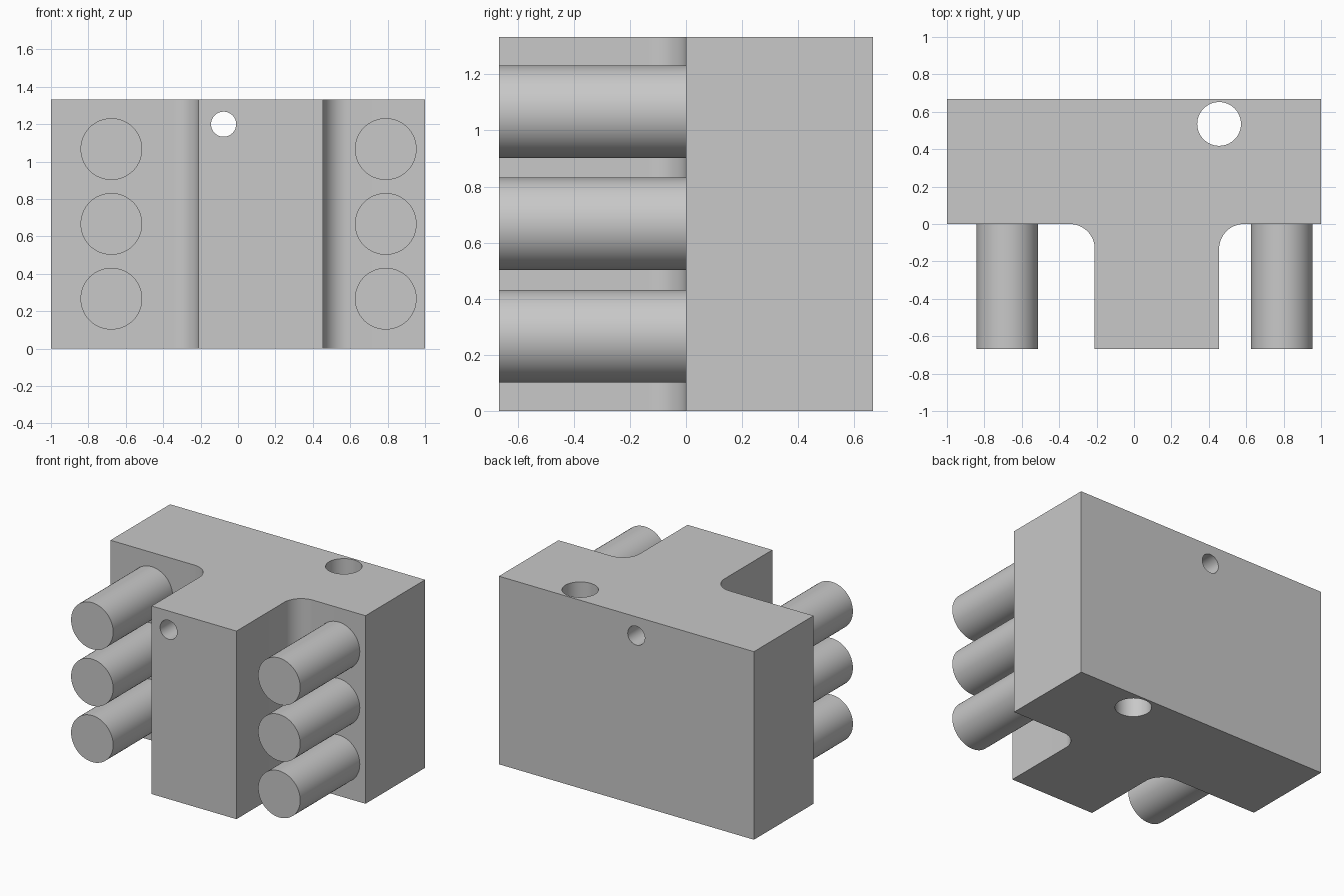
import bpy, math
from mathutils import Vector

default = bpy.data.objects.get("Cube")
if default:
    bpy.data.objects.remove(default, do_unlink=True)

HEIGHT, DEPTH, FILLET = 1.333, 0.667, 0.133
STEM_RIGHT, STEM_LEFT = -0.21, 0.455

grey = bpy.data.materials.new("light grey")
grey.use_nodes = True
colour = (0.58, 0.58, 0.58, 1)
grey.diffuse_color = colour
grey.node_tree.nodes["Principled BSDF"].inputs["Base Color"].default_value = colour


def smooth(obj):
    bpy.ops.object.select_all(action='DESELECT')
    obj.select_set(True)
    bpy.context.view_layer.objects.active = obj
    bpy.ops.object.shade_smooth_by_angle(angle=math.radians(30))


def cylinder(name, radius, length, centre, along_y=False):
    bpy.ops.mesh.primitive_cylinder_add(
        vertices=64, radius=radius, depth=length, location=centre,
        rotation=(math.pi / 2 if along_y else 0, 0, 0))
    obj = bpy.context.object
    obj.name = name
    obj.data.materials.append(grey)
    return obj


def arc(cx, cy, start, end, steps=16):
    angles = [math.radians(start + (end - start) * i / steps) for i in range(steps + 1)]
    return [(cx + FILLET * math.cos(a), cy + FILLET * math.sin(a)) for a in angles]


# T-shaped body: outline with filleted inner corners, extruded upward
outline = [(-1, DEPTH), (-1, 0)]
outline += arc(STEM_RIGHT - FILLET, -FILLET, 90, 0)
outline += [(STEM_RIGHT, -DEPTH), (STEM_LEFT, -DEPTH)]
outline += arc(STEM_LEFT + FILLET, -FILLET, 180, 90)
outline += [(1, 0), (1, DEPTH)]
n = len(outline)
verts = [(x, y, z) for z in (0, HEIGHT) for x, y in outline]
faces = [tuple(reversed(range(n))), tuple(range(n, 2 * n))]
faces += [(i, (i + 1) % n, (i + 1) % n + n, i + n) for i in range(n)]
mesh = bpy.data.meshes.new("body")
mesh.from_pydata(verts, [], faces)
mesh.materials.append(grey)
body = bpy.data.objects.new("body", mesh)
bpy.context.collection.objects.link(body)

# Through holes: one front to back, one top to bottom
cutters = [
    cylinder("cross_hole_cutter", 0.067, 2, (-0.077, 0, 1.2), along_y=True),
    cylinder("vertical_hole_cutter", 0.117, 2, (0.455, 0.535, HEIGHT / 2)),
]
for cutter in cutters:
    cutter.hide_render = True
    bpy.context.view_layer.objects.active = body
    mod = body.modifiers.new("hole", 'BOOLEAN')
    mod.operation, mod.solver, mod.object = 'DIFFERENCE', 'EXACT', cutter
    bpy.ops.object.modifier_apply(modifier=mod.name)
    bpy.data.objects.remove(cutter, do_unlink=True)
smooth(body)

# Three round pins on each side of the stem
for side, x in (("right", -0.677), ("left", 0.79)):
    for level, z in (("lower", 0.267), ("middle", 0.667), ("upper", 1.067)):
        smooth(cylinder(f"{side}_{level}_pin", 0.165, DEPTH,
                        (x, -DEPTH / 2, z), along_y=True))
